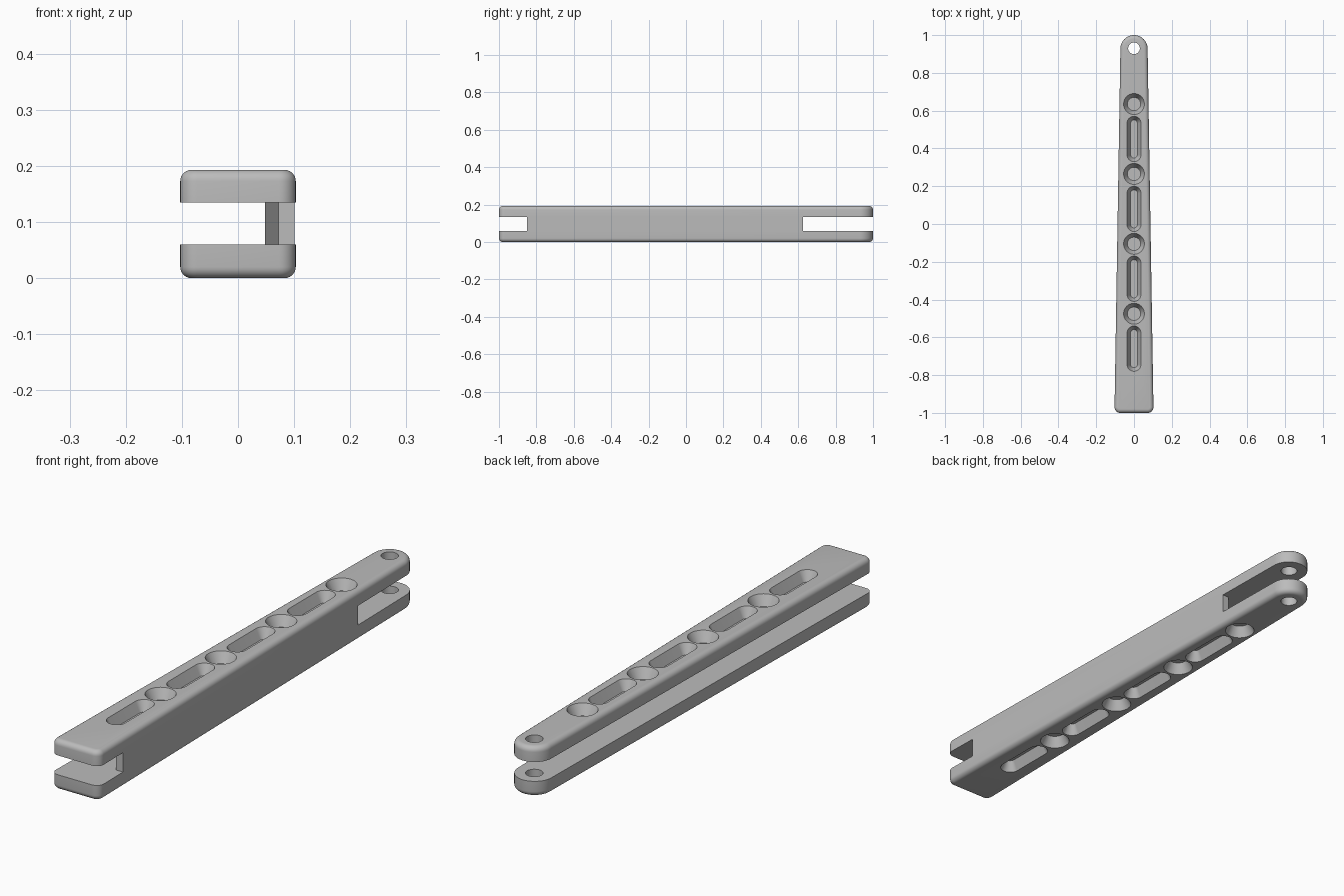
import bpy, bmesh
from math import sin, cos, pi

if "Cube" in bpy.data.objects:
    bpy.data.objects.remove(bpy.data.objects["Cube"])

HEIGHT = 0.193
SLOT_LOW, SLOT_HIGH = 0.06, 0.135
FILLET = 0.02

grey = bpy.data.materials.new("plain grey")
grey.use_nodes = True
colour = (0.5, 0.5, 0.5, 1)
grey.diffuse_color = colour
grey.node_tree.nodes["Principled BSDF"].inputs["Base Color"].default_value = colour


def loft(bm, rings):
    """Closed solid through a stack of (outline, z) rings."""
    loops = [[bm.verts.new((x, y, z)) for x, y in pts] for pts, z in rings]
    n = len(loops[0])
    for a, b in zip(loops, loops[1:]):
        for i in range(n):
            j = (i + 1) % n
            bm.faces.new((a[i], a[j], b[j], b[i]))
    bm.faces.new(loops[0][::-1])
    bm.faces.new(loops[-1])


def make(name, stacks):
    bm = bmesh.new()
    for rings in stacks:
        loft(bm, rings)
    bmesh.ops.recalc_face_normals(bm, faces=bm.faces)
    mesh = bpy.data.meshes.new(name)
    bm.to_mesh(mesh)
    bm.free()
    mesh.materials.append(grey)
    obj = bpy.data.objects.new(name, mesh)
    bpy.context.collection.objects.link(obj)
    return obj


def arc(cx, cy, r, start, end, steps):
    angles = [start + (end - start) * i / steps for i in range(steps + 1)]
    return [(cx + r * cos(a), cy + r * sin(a)) for a in angles]


def bar_outline(inset):
    """Tapered outline: two rounded front corners and a round rear tip."""
    t = 0.017
    return (arc(0.073, -0.97, 0.03 - inset, -pi / 2, t, 8)
            + arc(0, 0.928, 0.072 - inset, t, pi - t, 32)
            + arc(-0.073, -0.97, 0.03 - inset, pi - t, 1.5 * pi, 8))


def stadium(y, half, r):
    return (arc(0, y + half, r, 0, pi, 20)
            + arc(0, y - half, r, pi, 2 * pi, 20))


# Filleted bar body
steps = 6
fillet = [(FILLET * (1 - sin(a)), FILLET * (1 - cos(a)))
          for a in (i * pi / 2 / steps for i in range(steps + 1))]
rings = [(bar_outline(d), z) for d, z in fillet]
rings += [(bar_outline(d), HEIGHT - z) for d, z in reversed(fillet)]
bar = make("tapered_bar", [rings])

# Side channel, open at both ends, leaving one thin wall
channel_outline = [(-0.3, -1.2), (0.3, -1.2), (0.3, -0.85), (0.072, -0.85),
                   (0.048, 0.625), (0.3, 0.625), (0.3, 1.2), (-0.3, 1.2)]
channel = make("channel_cutter",
               [[(channel_outline, SLOT_LOW), (channel_outline, SLOT_HIGH)]])

# Pin hole through both fork plates
hole_outline = arc(0, 0.93, 0.031, 0, 2 * pi * 31 / 32, 31)
hole = make("pin_hole_cutter", [[(hole_outline, -0.1), (hole_outline, 0.3)]])


# Drafted round and long pockets on the top and the underside
def pocket(y, half, r_out, r_in, top, depth=0.04):
    over = 0.01
    r_over = r_out + (r_out - r_in) * over / depth
    stack = []
    for r, z in ((r_in, depth), (r_over, -over)):
        stack.append((stadium(y, half, r), HEIGHT - z if top else z))
    return stack


stacks = []
for top in (True, False):
    for i in range(4):
        shift = -0.37 * i
        stacks.append(pocket(0.635 + shift, 0.0005, 0.055, 0.035, top))
        stacks.append(pocket(0.45 + shift, 0.083, 0.037, 0.018, top))
pockets = make("pocket_cutter", stacks)

cutters = [channel, hole, pockets]
for cutter in cutters:
    cutter.hide_render = True
    mod = bar.modifiers.new(cutter.name, "BOOLEAN")
    mod.operation = "DIFFERENCE"
    mod.solver = "EXACT"
    mod.object = cutter

# Apply the cuts, drop the cutters and shade
bpy.ops.object.select_all(action="DESELECT")
bar.select_set(True)
bpy.context.view_layer.objects.active = bar
for mod in list(bar.modifiers):
    bpy.ops.object.modifier_apply(modifier=mod.name)
for cutter in cutters:
    bpy.data.objects.remove(cutter)
bpy.ops.object.shade_smooth_by_angle(angle=pi / 6)
